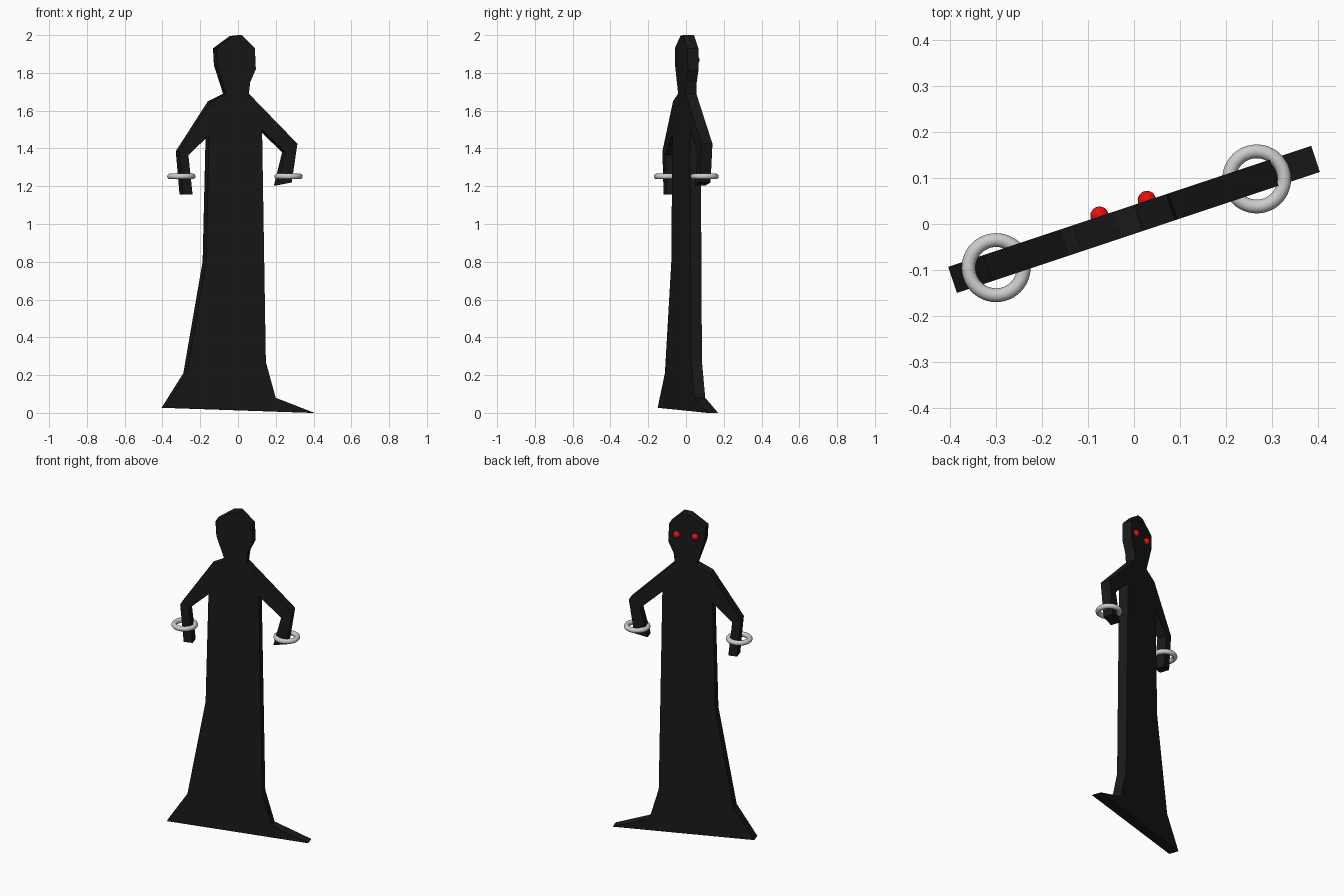
import bpy, bmesh, math
from mathutils import Vector

if "Cube" in bpy.data.objects:
    bpy.data.objects.remove(bpy.data.objects["Cube"])

TURN = math.atan2(1, 3)      # the flat figure is turned about z
DEPTH = 0.06
CENTRE_Y = 0.01


def material(name, rgb):
    m = bpy.data.materials.new(name)
    m.diffuse_color = (*rgb, 1)
    m.use_nodes = True
    m.node_tree.nodes["Principled BSDF"].inputs["Base Color"].default_value = m.diffuse_color
    return m


black = material("black", (0.01, 0.01, 0.01))
red = material("red", (0.8, 0.005, 0.005))
white = material("white", (0.82, 0.79, 0.79))

# Robed silhouette as (x, z), clockwise from the top of the head
outline = [
    (-0.035, 1.995), (0.01, 2.0), (0.08, 1.93), (0.085, 1.82), (0.055, 1.75), (0.048, 1.69),
    # right arm
    (0.305, 1.425), (0.275, 1.22), (0.20, 1.205), (0.243, 1.38), (0.118, 1.50),
    # robe
    (0.138, 0.27), (0.19, 0.08), (0.395, 0.0), (-0.395, 0.027), (-0.28, 0.21),
    (-0.178, 0.80), (-0.162, 1.47),
    # left arm
    (-0.272, 1.365), (-0.25, 1.155), (-0.30, 1.155), (-0.32, 1.385), (-0.15, 1.65),
    # neck and head
    (-0.07, 1.69), (-0.118, 1.84), (-0.123, 1.93),
]

# Extruded figure
c = math.cos(TURN)
bm = bmesh.new()
face = bm.faces.new([bm.verts.new((x / c, -DEPTH / 2, z)) for x, z in outline])
ext = bmesh.ops.extrude_face_region(bm, geom=[face])
bmesh.ops.translate(bm, vec=Vector((0, DEPTH, 0)),
                    verts=[g for g in ext["geom"] if isinstance(g, bmesh.types.BMVert)])
bmesh.ops.triangulate(bm, faces=[f for f in bm.faces if len(f.verts) > 4])
bmesh.ops.recalc_face_normals(bm, faces=bm.faces)
mesh = bpy.data.meshes.new("robed_body")
bm.to_mesh(mesh)
bm.free()
body = bpy.data.objects.new("robed_body", mesh)
bpy.context.collection.objects.link(body)
body.rotation_euler.z = TURN
body.location.y = CENTRE_Y
mesh.materials.append(black)


def finish(name, mat):
    o = bpy.context.object
    o.name = name
    o.data.materials.append(mat)
    bpy.ops.object.shade_smooth()


# Eyes on the +y face
for side, x, y in (("left", -0.075, 0.018), ("right", 0.028, 0.052)):
    bpy.ops.mesh.primitive_uv_sphere_add(segments=24, ring_count=12, radius=0.02,
                                         location=(x, y, 1.868))
    finish(side + "_eye", red)

# Wrist rings
for side, x, y in (("left", -0.30, -0.095), ("right", 0.267, 0.098)):
    bpy.ops.mesh.primitive_torus_add(major_segments=48, minor_segments=12, major_radius=0.06,
                                     minor_radius=0.015, location=(x, y, 1.252))
    finish(side + "_bracelet", white)
